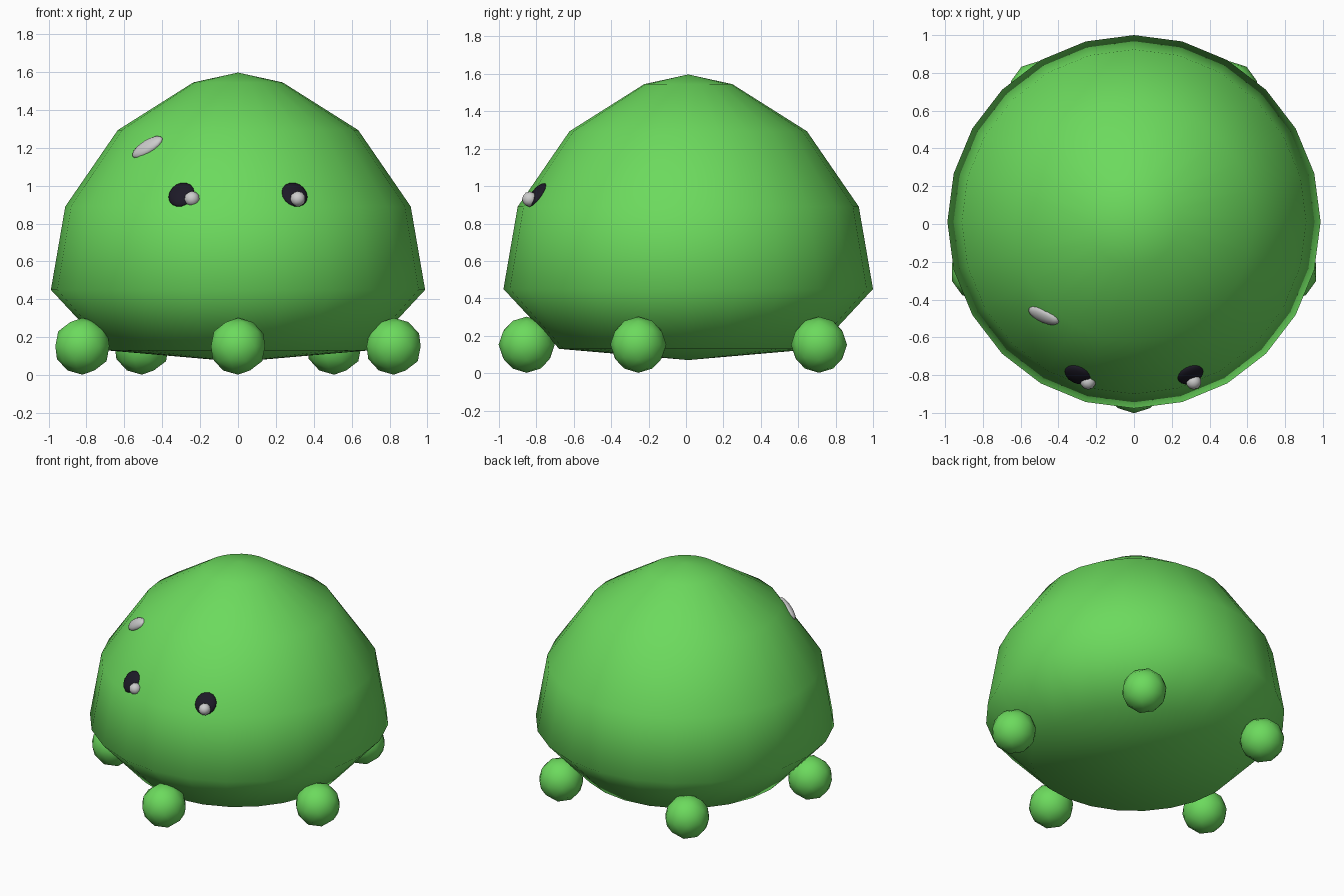
import bpy, bmesh
from math import sin, cos, pi, radians
from mathutils import Vector, Matrix

if "Cube" in bpy.data.objects:
    bpy.data.objects.remove(bpy.data.objects["Cube"])

CY = 0.012  # body axis offset in y


def material(name, rgb):
    m = bpy.data.materials.new(name)
    m.diffuse_color = (*rgb, 1)
    m.use_nodes = True
    m.node_tree.nodes["Principled BSDF"].inputs["Base Color"].default_value = m.diffuse_color
    return m


GREEN = material("green", (0.15, 0.70, 0.11))
DARK = material("dark", (0.012, 0.01, 0.02))


def finish(name, bm, mat=None):
    bmesh.ops.recalc_face_normals(bm, faces=bm.faces)
    for f in bm.faces:
        f.smooth = True
    me = bpy.data.meshes.new(name)
    bm.to_mesh(me)
    bm.free()
    ob = bpy.data.objects.new(name, me)
    bpy.context.collection.objects.link(ob)
    if mat:
        me.materials.append(mat)
    return ob


def blob(name, loc, size, mat=None, along=None, normal=None, ico=False):
    """Ellipsoid whose x axis follows 'along' and z axis follows 'normal'."""
    bm = bmesh.new()
    if ico:
        bmesh.ops.create_icosphere(bm, subdivisions=2, radius=1)
    else:
        bmesh.ops.create_uvsphere(bm, u_segments=16, v_segments=8, radius=1)
    bm.transform(Matrix.Diagonal((*size, 1)))
    if normal:
        z = Vector(normal).normalized()
        x = Vector(along)
        x = (x - z * x.dot(z)).normalized()
        bm.transform(Matrix((x, z.cross(x), z)).transposed().to_4x4())
    bm.transform(Matrix.Translation(loc))
    return finish(name, bm, mat)


# Domed body: 24-sided lathe of a coarse profile
profile = [(0, 0.07), (0.69, 0.13), (0.988, 0.45), (0.912, 0.89),
           (0.635, 1.293), (0.236, 1.545), (0, 1.597)]
N = 24
bm = bmesh.new()
bottom = bm.verts.new((0, CY, profile[0][1]))
top = bm.verts.new((0, CY, profile[-1][1]))
rings = [[bm.verts.new((r * cos(2 * pi * i / N), CY + r * sin(2 * pi * i / N), z))
          for i in range(N)] for r, z in profile[1:-1]]
for i in range(N):
    j = (i + 1) % N
    bm.faces.new((bottom, rings[0][j], rings[0][i]))
    bm.faces.new((top, rings[-1][i], rings[-1][j]))
    for a, b in zip(rings, rings[1:]):
        bm.faces.new((a[i], a[j], b[j], b[i]))
finish("body", bm, GREEN)

# Five round feet in a ring
for k in range(5):
    a = radians(-90 + 72 * k)
    blob(f"foot_{k + 1}", (0.864 * cos(a), CY + 0.864 * sin(a), 0.152),
         (0.15, 0.15, 0.15), GREEN, ico=True)

# Eyes: flat discs lying on the face slope, each with a small glint
for side, s, gx in (("left", -1, -0.243), ("right", 1, 0.316)):
    blob(side + "_eye", (s * 0.298, -0.797, 0.952), (0.072, 0.077, 0.024), DARK,
         along=(1, 0, 0), normal=(s * 0.29, -0.77, 0.57))
    blob(side + "_eye_glint", (gx, -0.836, 0.93), (0.041, 0.041, 0.041), ico=True)

# Shine patch on the upper side of the dome
blob("shine", (-0.478, -0.485, 1.203), (0.098, 0.048, 0.028),
     along=(0.77, -0.36, 0.52), normal=(-0.57, -0.59, 0.57))
